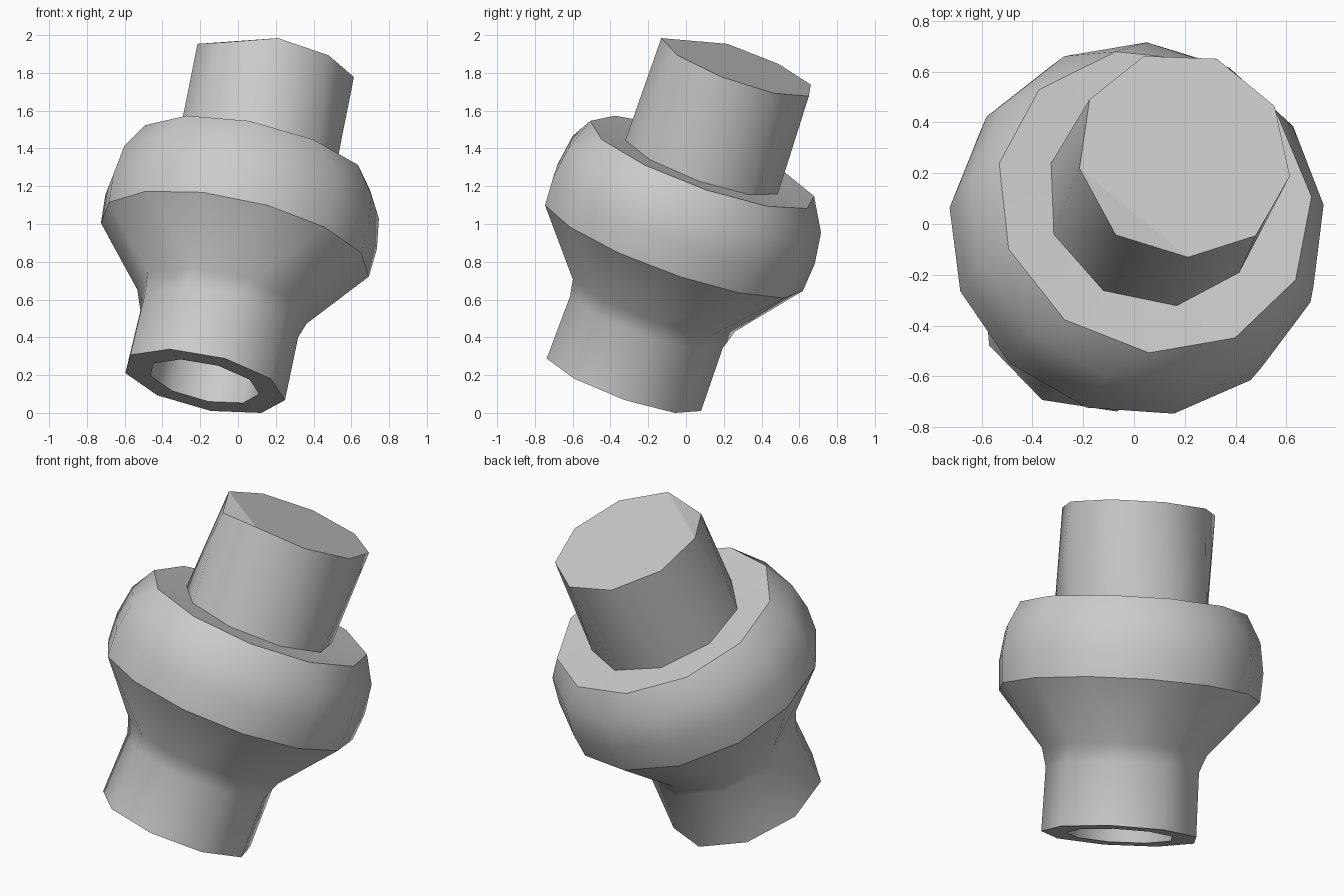
import bpy, bmesh
from math import cos, sin, radians, tau
from mathutils import Vector

cube = bpy.data.objects.get("Cube")
if cube:
    bpy.data.objects.remove(cube)

# One plain grey for the whole part
grey = bpy.data.materials.new("plain_grey")
grey.use_nodes = True
COLOUR = (0.6, 0.6, 0.6, 1)
grey.diffuse_color = COLOUR
grey.node_tree.nodes["Principled BSDF"].inputs["Base Color"].default_value = COLOUR

AXIS = Vector((0.207, 0.332, 0.92)).normalized()
BASE = Vector((-0.18, -0.33, 0.17))
TILT = Vector((0, 0, 1)).rotation_difference(AXIS)


def ring(bm, height, radius, sides, phase, sharp=False):
    """Polygon around the tilted axis, as a list of (angle, vertex)."""
    loop = []
    for i in range(sides):
        a = radians(phase) + tau * i / sides
        p = Vector((radius * cos(a), radius * sin(a), height))
        loop.append((a, bm.verts.new(BASE + TILT @ p)))
    return loop, sharp


def bridge(bm, low, high):
    """Join two rings with any number of sides, always taking the nearer corner."""
    if len(low) == len(high):
        n = len(low)
        for i in range(n):
            j = (i + 1) % n
            bm.faces.new((low[i][1], low[j][1], high[j][1], high[i][1]))
        return
    i = j = 0
    while i < len(low) or j < len(high):
        a, b = low[i % len(low)], high[j % len(high)]
        c, d = low[(i + 1) % len(low)], high[(j + 1) % len(high)]
        next_low = c[0] + tau * ((i + 1) // len(low))
        next_high = d[0] + tau * ((j + 1) // len(high))
        if j == len(high) or (i < len(low) and next_low <= next_high):
            bm.faces.new((a[1], c[1], b[1]))
            i += 1
        else:
            bm.faces.new((a[1], d[1], b[1]))
            j += 1


bm = bmesh.new()
# height along axis, radius, sides, phase, sharp rim
PROFILE = [
    (0.55, 0.30, 9, 3, True),     # socket floor
    (0.0, 0.30, 9, 3, True),      # socket mouth
    (0.0, 0.44, 9, 3, True),      # lower rim
    (0.36, 0.435, 9, 3, False),   # lower neck
    (0.46, 0.465, 9, 8, False),   # neck flare
    (0.79, 0.73, 13, 5, True),    # collar lower edge
    (0.95, 0.74, 13, 5, False),   # collar belly
    (1.12, 0.715, 13, 5, False),  # collar shoulder
    (1.26, 0.635, 11, 4, True),   # collar top edge
    (1.25, 0.435, 9, 40, True),   # post foot
    (1.82, 0.43, 9, 30, True),    # post top
]
rings = [ring(bm, *row) for row in PROFILE]
for (low, _), (high, _) in zip(rings, rings[1:]):
    bridge(bm, low, high)

# Socket floor and post cap, with one chipped corner on the cap
bm.faces.new([v for _, v in rings[0][0]])
top = [v for _, v in rings[-1][0]]
CHIP = 5
top[CHIP].co -= AXIS * 0.05
bm.faces.new(top[:CHIP] + top[CHIP + 1:])
bm.faces.new(top[CHIP - 1:CHIP + 2])

# Smooth shading with crisp rims
for face in bm.faces:
    face.smooth = True
for loop, sharp in rings:
    if sharp:
        members = {v for _, v in loop}
        for edge in bm.edges:
            if set(edge.verts) <= members:
                edge.smooth = False
bmesh.ops.recalc_face_normals(bm, faces=bm.faces)

# Stand it on the ground
lowest = min(v.co.z for v in bm.verts)
bmesh.ops.translate(bm, verts=bm.verts, vec=(0, 0, -lowest))

mesh = bpy.data.meshes.new("tilted_collared_fitting")
bm.to_mesh(mesh)
bm.free()
mesh.materials.append(grey)
fitting = bpy.data.objects.new("tilted_collared_fitting", mesh)
bpy.context.collection.objects.link(fitting)
